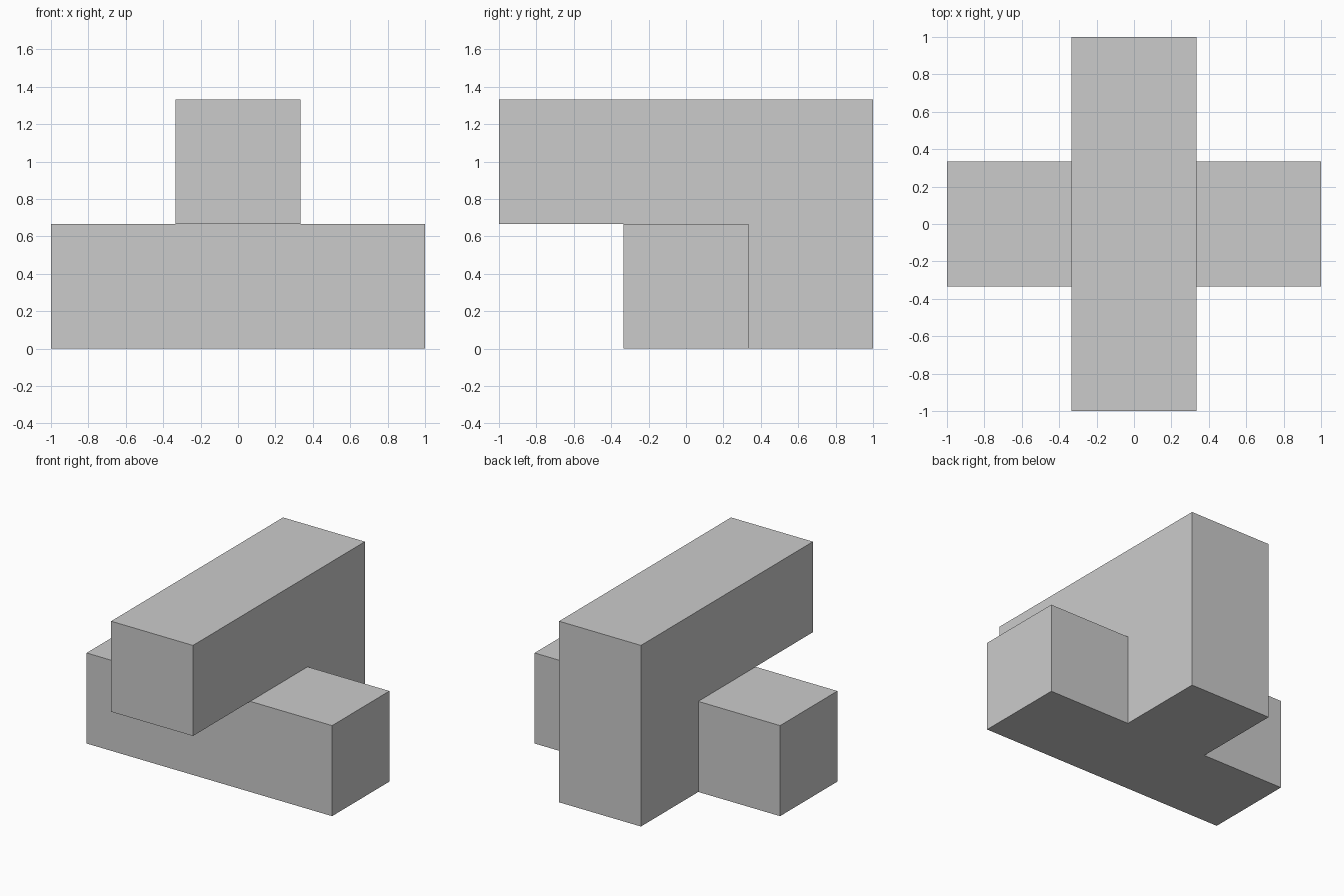
import bpy
import bmesh
import math
from mathutils import Matrix, Vector

if "Cube" in bpy.data.objects:
    bpy.data.objects.remove(bpy.data.objects["Cube"])

U = 2 / 3  # edge of one unit cube

# Unit cubes: lower cross bar, upper bar, rear foot
cells = {(x, 0, 0) for x in (-1, 0, 1)}
cells |= {(0, y, 1) for y in (-1, 0, 1)}
cells.add((0, 1, 0))


def add_cell(bm, cell):
    """Add one cube, keeping only the faces with no neighbouring cube."""
    centre = Vector((cell[0], cell[1], cell[2] + 0.5)) * U
    made = bmesh.ops.create_cube(bm, size=U, matrix=Matrix.Translation(centre))
    bm.normal_update()
    hidden = []
    for face in {f for v in made["verts"] for f in v.link_faces}:
        neighbour = tuple(c + round(n) for c, n in zip(cell, face.normal))
        if neighbour in cells:
            hidden.append(face)
    bmesh.ops.delete(bm, geom=hidden, context="FACES")


# Weld the cubes into one solid and merge coplanar faces
bm = bmesh.new()
for cell in sorted(cells):
    add_cell(bm, cell)
bmesh.ops.remove_doubles(bm, verts=bm.verts[:], dist=0.001)
bmesh.ops.dissolve_limit(bm, angle_limit=math.radians(1),
                         verts=bm.verts[:], edges=bm.edges[:])
bmesh.ops.recalc_face_normals(bm, faces=bm.faces[:])

mesh = bpy.data.meshes.new("puzzle_block")
bm.to_mesh(mesh)
bm.free()
block = bpy.data.objects.new("puzzle_block", mesh)
bpy.context.collection.objects.link(block)
